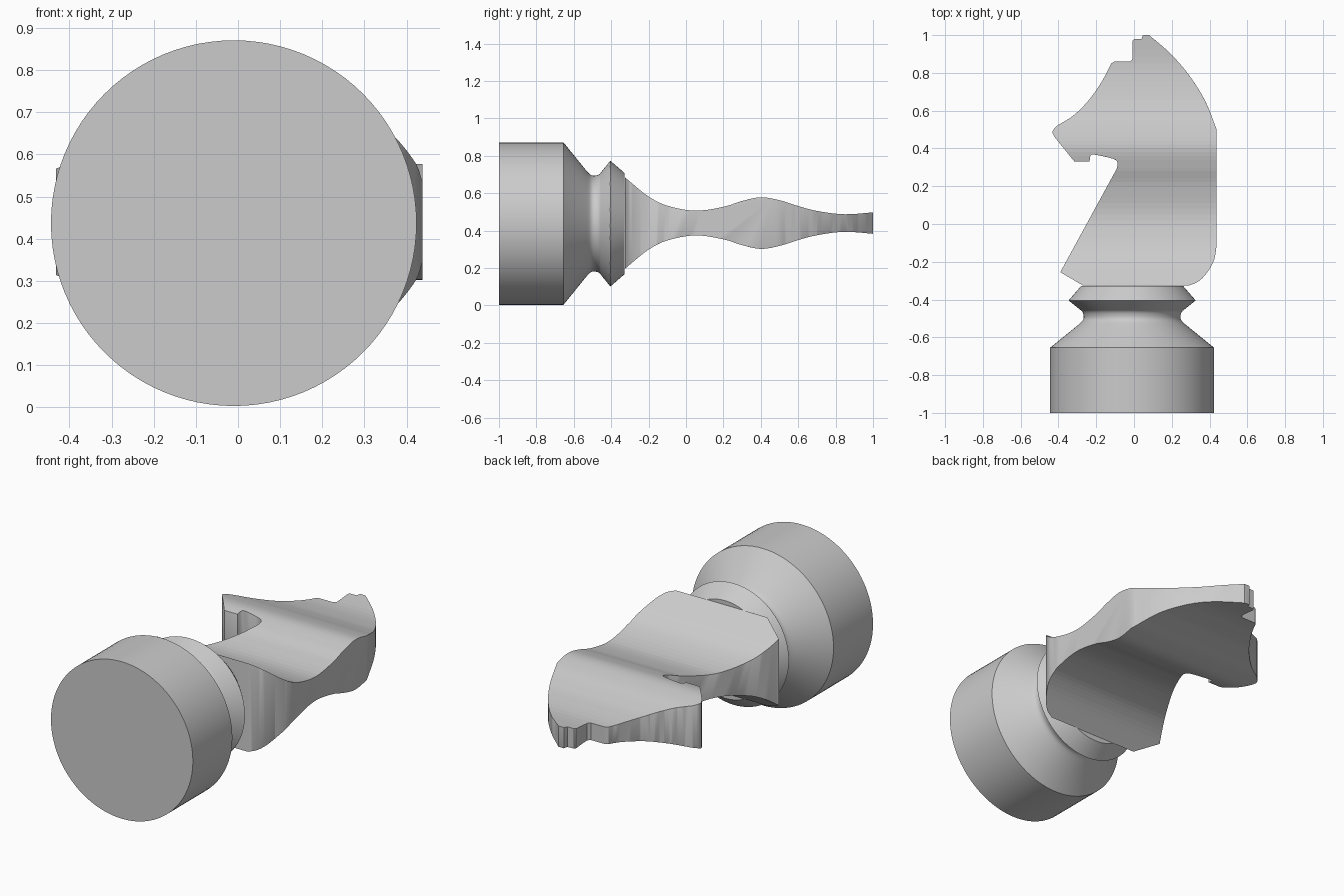
import bpy, bmesh, math
from mathutils import Vector

cube = bpy.data.objects.get("Cube")
if cube:
    bpy.data.objects.remove(cube)

AXIS_X, AXIS_Z = -0.01, 0.437

grey = bpy.data.materials.new("plain grey")
grey.use_nodes = True
COLOUR = (0.6, 0.6, 0.6, 1)
grey.diffuse_color = COLOUR
grey.node_tree.nodes["Principled BSDF"].inputs["Base Color"].default_value = COLOUR


def spline(points, steps):
    """Smooth curve through 2D points (Catmull-Rom)."""
    p = [Vector(q) for q in points]
    p = [2 * p[0] - p[1]] + p + [2 * p[-1] - p[-2]]
    out = []
    for i in range(1, len(p) - 2):
        a, b, c, d = p[i - 1:i + 3]
        for s in range(steps):
            t = s / steps
            out.append(0.5 * (2 * b + (c - a) * t + (2 * a - 5 * b + 4 * c - d) * t ** 2
                              + (3 * b - a - 3 * c + d) * t ** 3))
    return [tuple(v) for v in out] + [tuple(points[-1])]


def make_object(name, bm):
    bmesh.ops.recalc_face_normals(bm, faces=bm.faces)
    mesh = bpy.data.meshes.new(name)
    bm.to_mesh(mesh)
    bm.free()
    mesh.materials.append(grey)
    obj = bpy.data.objects.new(name, mesh)
    bpy.context.collection.objects.link(obj)
    return obj


def prism(name, corners, depth):
    """Closed outline of 3D corners, extruded along depth."""
    bm = bmesh.new()
    face = bm.faces.new([bm.verts.new(c) for c in corners])
    moved = bmesh.ops.extrude_face_region(bm, geom=[face], use_keep_orig=True)["geom"]
    bmesh.ops.translate(bm, vec=depth, verts=[g for g in moved if isinstance(g, bmesh.types.BMVert)])
    return make_object(name, bm)


def shade(obj, degrees):
    bpy.ops.object.select_all(action="DESELECT")
    obj.select_set(True)
    bpy.context.view_layer.objects.active = obj
    bpy.ops.object.shade_smooth_by_angle(angle=math.radians(degrees))


# Turned base: radius and y, spun around the y axis
cove = spline([(0.28, -0.53), (0.261, -0.51), (0.256, -0.49), (0.263, -0.465), (0.28, -0.45)], 3)
profile = [(0, -1), (0.434, -1), (0.434, -0.655)] + cove + [(0.336, -0.405), (0.328, -0.395),
                                                            (0.27, -0.328), (0, -0.328)]
bm = bmesh.new()
verts = [bm.verts.new((AXIS_X + r, y, AXIS_Z)) for r, y in profile]
edges = [bm.edges.new(pair) for pair in zip(verts, verts[1:])]
bmesh.ops.spin(bm, geom=verts + edges, cent=(AXIS_X, 0, AXIS_Z), axis=(0, 1, 0),
               angle=math.tau, steps=96, use_merge=True)
bmesh.ops.remove_doubles(bm, verts=bm.verts, dist=0.0001)
base = make_object("turned_base", bm)
shade(base, 25)

# Horse head outline: mane, neck foot, chest, jaw, muzzle, face, ears
mane = spline([(0.08, 1.0), (0.19, 0.905), (0.29, 0.79), (0.375, 0.655), (0.438, 0.5)], 6)
foot = spline([(0.438, -0.11), (0.424, -0.19), (0.385, -0.26), (0.34, -0.305), (0.29, -0.326)], 4)
throat = spline([(-0.09, 0.295), (-0.088, 0.325), (-0.11, 0.345), (-0.215, 0.368), (-0.233, 0.355)], 3)
nose = spline([(-0.42, 0.46), (-0.432, 0.49), (-0.405, 0.522)], 4)
face = spline([(-0.405, 0.522), (-0.32, 0.575), (-0.24, 0.655), (-0.17, 0.755), (-0.12, 0.85)], 5)[1:]
outline = (mane + foot + [(-0.27, -0.326), (-0.39, -0.255)] + throat + [(-0.235, 0.33), (-0.315, 0.33)]
           + nose + face + [(-0.105, 0.859), (-0.02, 0.86), (-0.007, 0.875),
                            (-0.007, 0.97), (0.0, 0.978), (0.04, 0.98), (0.047, 1.0)])
head = prism("horse_head", [(x, y, -0.2) for x, y in outline], (0, 0, 1.3))

# Waisted thickness: y and half thickness, cut into the outline
waist = spline([(-0.36, 0.275), (-0.3, 0.222), (-0.2, 0.142), (-0.1, 0.093), (0.05, 0.066), (0.2, 0.087),
                (0.3, 0.118), (0.4, 0.138), (0.5, 0.122), (0.6, 0.091), (0.7, 0.065), (0.85, 0.047),
                (1.03, 0.06)], 5)
section = [(-1, y, 0.44 + h) for y, h in waist] + [(-1, y, 0.44 - h) for y, h in reversed(waist)]
cutter = prism("thickness_cutter", section, (2, 0, 0))
cutter.hide_render = True
cutter.hide_viewport = True

cut = head.modifiers.new("Thickness", "BOOLEAN")
cut.operation = "INTERSECT"
cut.solver = "EXACT"
cut.object = cutter
soft = head.modifiers.new("Soft edges", "BEVEL")
soft.width = 0.01
soft.segments = 2
soft.limit_method = "ANGLE"
soft.angle_limit = math.radians(40)
shade(head, 30)
